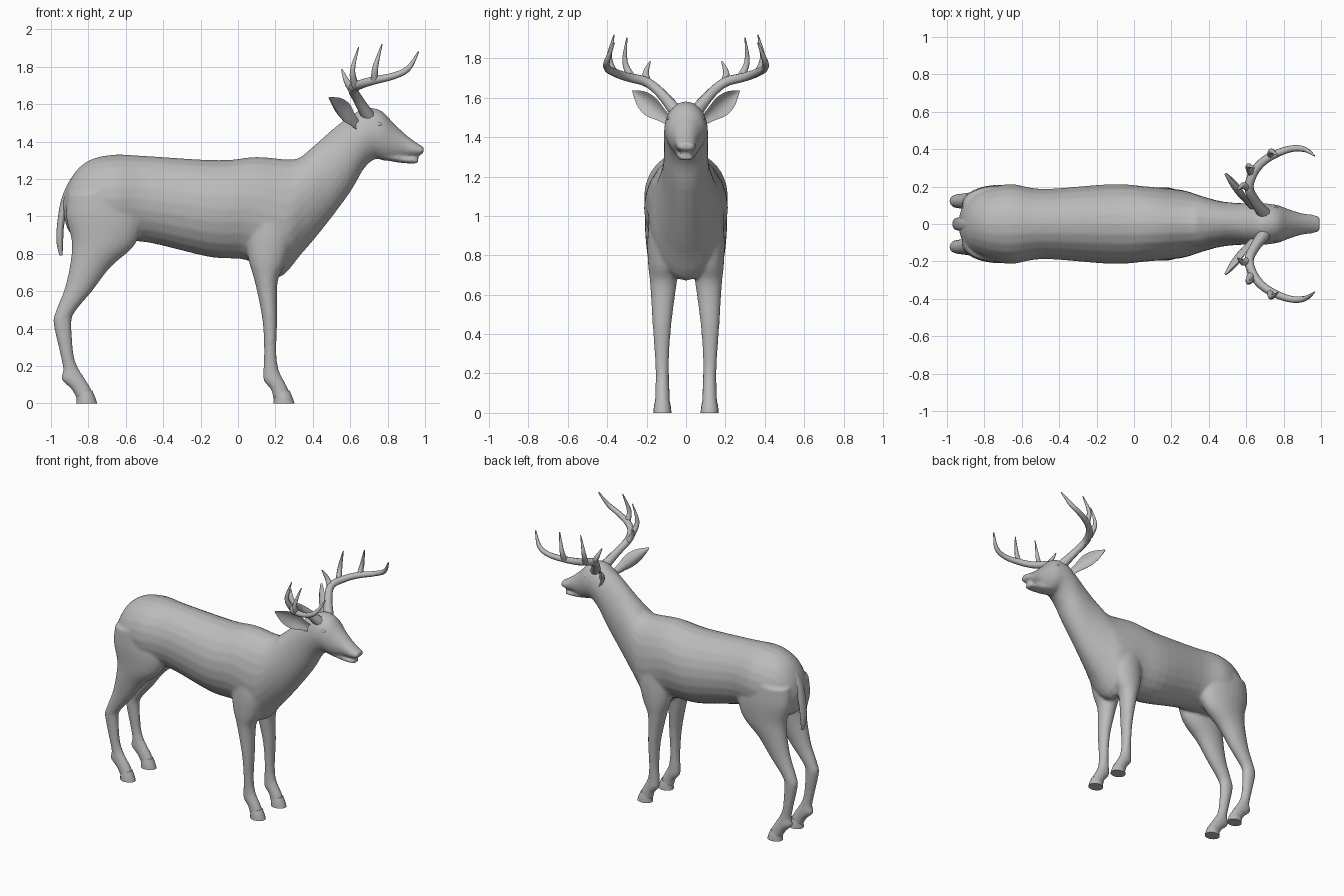
import bpy, bmesh, math
from mathutils import Vector

if "Cube" in bpy.data.objects:
    bpy.data.objects.remove(bpy.data.objects["Cube"])

hide = bpy.data.materials.new("plain_grey")
hide.diffuse_color = (0.5, 0.5, 0.5, 1)
hide.use_nodes = True
hide.node_tree.nodes["Principled BSDF"].inputs["Base Color"].default_value = hide.diffuse_color


def spline(rows, steps):
    """Catmull-Rom interpolation through rows of equal length."""
    rows = [Vector(r) for r in rows]
    out = []
    for i in range(len(rows) - 1):
        a, b, c = rows[max(i - 1, 0)], rows[i], rows[i + 1]
        d = rows[min(i + 2, len(rows) - 1)]
        for k in range(steps):
            t = k / steps
            out.append(0.5 * (2 * b + (c - a) * t + (2 * a - 5 * b + 4 * c - d) * t * t
                              + (3 * b - a - 3 * c + d) * t ** 3))
    return out + [rows[-1]]


def skin(bm, rings):
    """Bridge rings of points and cap both ends."""
    vs = [[bm.verts.new(p) for p in ring] for ring in rings]
    n = len(vs[0])
    for a, b in zip(vs, vs[1:]):
        for i in range(n):
            j = (i + 1) % n
            bm.faces.new((a[i], a[j], b[j], b[i]))
    bm.faces.new(vs[0])
    bm.faces.new(vs[-1])


def loft(bm, rows, side=1, steps=4, n=24):
    """Each row: upper x, z, lower x, z, centre y, half width of an ellipse."""
    rings = []
    for x1, z1, x2, z2, cy, w in spline(rows, steps):
        ring = []
        for i in range(n):
            a = math.tau * i / n
            t = 0.5 + 0.5 * math.sin(a)
            ring.append((x2 + (x1 - x2) * t, side * (cy + w * math.cos(a)), z2 + (z1 - z2) * t))
        rings.append(ring)
    skin(bm, rings)


def finish(name, bm, angle=60):
    bmesh.ops.recalc_face_normals(bm, faces=bm.faces)
    me = bpy.data.meshes.new(name)
    bm.to_mesh(me)
    bm.free()
    ob = bpy.data.objects.new(name, me)
    bpy.context.collection.objects.link(ob)
    me.materials.append(hide)
    activate(ob)
    bpy.ops.object.shade_smooth_by_angle(angle=math.radians(angle))
    return ob


def activate(ob):
    bpy.ops.object.select_all(action='DESELECT')
    ob.select_set(True)
    bpy.context.view_layer.objects.active = ob


def tube(name, pts, side):
    """Tapered round tube; each point: x, y, z, radius."""
    cu = bpy.data.curves.new(name, 'CURVE')
    cu.dimensions = '3D'
    cu.bevel_depth = 1
    cu.bevel_resolution = 2
    cu.use_fill_caps = True
    path = spline(pts, 4)
    sp = cu.splines.new('POLY')
    sp.points.add(len(path) - 1)
    for p, (x, y, z, r) in zip(sp.points, path):
        p.co = (x, side * y, z, 1)
        p.radius = r
    ob = bpy.data.objects.new(name, cu)
    bpy.context.collection.objects.link(ob)
    cu.materials.append(hide)
    activate(ob)
    bpy.ops.object.convert(target='MESH')
    bpy.ops.object.shade_smooth_by_angle(angle=math.radians(60))


# Torso, neck and head as one sweep
torso = [(-.935, 1.09, -.93, 1.0, 0, .05), (-.905, 1.18, -.91, .93, 0, .11),
         (-.85, 1.26, -.86, .88, 0, .16), (-.77, 1.31, -.76, .87, 0, .195),
         (-.65, 1.33, -.65, .865, 0, .213), (-.48, 1.322, -.48, .86, 0, .187),
         (-.1, 1.3, -.15, .782, 0, .213), (.1, 1.318, .05, .765, 0, .2),
         (.3, 1.305, .21, .67, 0, .182), (.38, 1.355, .34, .8, 0, .15),
         (.46, 1.425, .47, .955, 0, .122), (.53, 1.485, .6, 1.13, 0, .112),
         (.6, 1.535, .67, 1.25, 0, .112), (.68, 1.58, .73, 1.305, 0, .11),
         (.765, 1.565, .78, 1.298, 0, .1), (.83, 1.5, .83, 1.298, 0, .078),
         (.9, 1.435, .89, 1.315, 0, .058), (.96, 1.39, .95, 1.32, 0, .05),
         (.995, 1.37, .99, 1.335, 0, .04)]
jaw = [(.74, 1.36, .76, 1.305, 0, .06), (.86, 1.33, .86, 1.287, 0, .05),
       (.93, 1.316, .93, 1.282, 0, .042), (.965, 1.308, .962, 1.283, 0, .03)]
# Legs from shoulder or hip down to the pastern
front_leg = [(.28, 1.1, .02, 1.1, .1, .075), (.29, .9, .04, .9, .11, .085),
             (.255, .75, .055, .77, .113, .08), (.212, .65, .09, .65, .115, .067),
             (.21, .45, .13, .45, .122, .048), (.205, .28, .14, .28, .122, .036),
             (.215, .19, .135, .17, .12, .034), (.235, .14, .138, .12, .12, .036),
             (.262, .09, .175, .075, .12, .037), (.283, .035, .19, .02, .12, .04)]
hind_leg = [(-.58, 1.14, -.91, 1.12, .1, .1), (-.51, 1.0, -.92, 1.0, .11, .1),
            (-.55, .85, -.89, .87, .115, .088), (-.68, .73, -.895, .76, .118, .07),
            (-.78, .6, -.925, .62, .12, .052), (-.875, .485, -.975, .49, .122, .04),
            (-.89, .42, -.987, .43, .122, .037), (-.88, .27, -.952, .27, .122, .031),
            (-.86, .2, -.935, .18, .12, .031), (-.83, .15, -.945, .13, .12, .035),
            (-.79, .085, -.89, .075, .12, .037), (-.77, .035, -.86, .02, .12, .04)]

bm = bmesh.new()
loft(bm, torso)
loft(bm, jaw)
for s in (1, -1):
    loft(bm, front_leg, s)
    loft(bm, hind_leg, s)
body = finish("body_and_legs", bm)
# Fuse the overlapping volumes and soften their joints
rm = body.modifiers.new("fuse", 'REMESH')
rm.mode = 'VOXEL'
rm.voxel_size = 0.01
rm.use_smooth_shade = True
sm = body.modifiers.new("soften", 'SMOOTH')
sm.factor = 0.5
sm.iterations = 6
activate(body)
bpy.ops.object.convert(target='MESH')

# Tail hanging behind the rump
bm = bmesh.new()
loft(bm, [(-.84, 1.26, -.84, 1.2, 0, .03), (-.895, 1.2, -.865, 1.16, 0, .036),
          (-.945, 1.09, -.905, 1.08, 0, .036), (-.968, .95, -.93, .95, 0, .033),
          (-.97, .86, -.935, .86, 0, .025), (-.955, .79, -.938, .79, 0, .01)], n=16)
finish("tail", bm)

for s, label in ((1, "left"), (-1, "right")):
    # Hooves
    for part, x in (("front", .19), ("hind", -.865)):
        bm = bmesh.new()
        loft(bm, [(x + .085, .07, x + .0, .05, .12, .037), (x + .1, .035, x + .002, .03, .12, .043),
                  (x + .112, 0, x, 0, .12, .046)], s, steps=3, n=16)
        finish(f"{label}_{part}_hoof", bm, 40)

    # Cupped leaf-shaped ear
    base, tip = Vector((.635, .085, 1.485)), Vector((.49, .27, 1.635))
    axis = (tip - base).normalized()
    face = Vector((.8, .5, 0))
    face = (face - axis * face.dot(axis)).normalized()
    across = axis.cross(face)
    rings = []
    for t, w in spline([(0, .025), (.2, .036), (.45, .054), (.7, .046), (.9, .02), (1, .003)], 3):
        ring = []
        for i in range(16):
            a = math.tau * i / 16
            u = math.cos(a)
            p = base.lerp(tip, t) + across * w * u + face * (w * (.6 * u * u - .3) + .007 * math.sin(a))
            ring.append((p.x, s * p.y, p.z))
        rings.append(ring)
    bm = bmesh.new()
    skin(bm, rings)
    finish(f"{label}_ear", bm)

    # Eye with upper and lower lid rims
    bm = bmesh.new()
    bmesh.ops.create_uvsphere(bm, u_segments=16, v_segments=10, radius=1)
    for v in bm.verts:
        v.co = Vector((.745 + .026 * v.co.x, s * (.085 + .012 * v.co.y), 1.492 + .013 * v.co.z))
    finish(f"{label}_eye", bm)
    for lid, dz in (("upper", .017), ("lower", -.014)):
        tube(f"{label}_{lid}_eyelid", [(.712, .089, 1.49, .003), (.745, .087 - dz * .3, 1.492 + dz, .006),
                                       (.78, .08, 1.488, .003)], s)

    # Antler beam and its three tines
    tube(f"{label}_antler_beam", [(.70, .05, 1.53, .036), (.645, .125, 1.62, .027), (.615, .2, 1.68, .026),
                                  (.65, .29, 1.703, .024), (.72, .355, 1.725, .022),
                                  (.83, .4, 1.75, .018), (.91, .4, 1.79, .015), (.965, .365, 1.88, .004)], s)
    tube(f"{label}_brow_tine", [(.618, .19, 1.665, .022), (.582, .205, 1.72, .017), (.555, .182, 1.785, .004)], s)
    tube(f"{label}_middle_tine", [(.628, .27, 1.695, .021), (.612, .31, 1.78, .015), (.645, .3, 1.905, .003)], s)
    tube(f"{label}_front_tine", [(.73, .365, 1.725, .02), (.735, .39, 1.8, .015), (.77, .365, 1.92, .003)], s)
